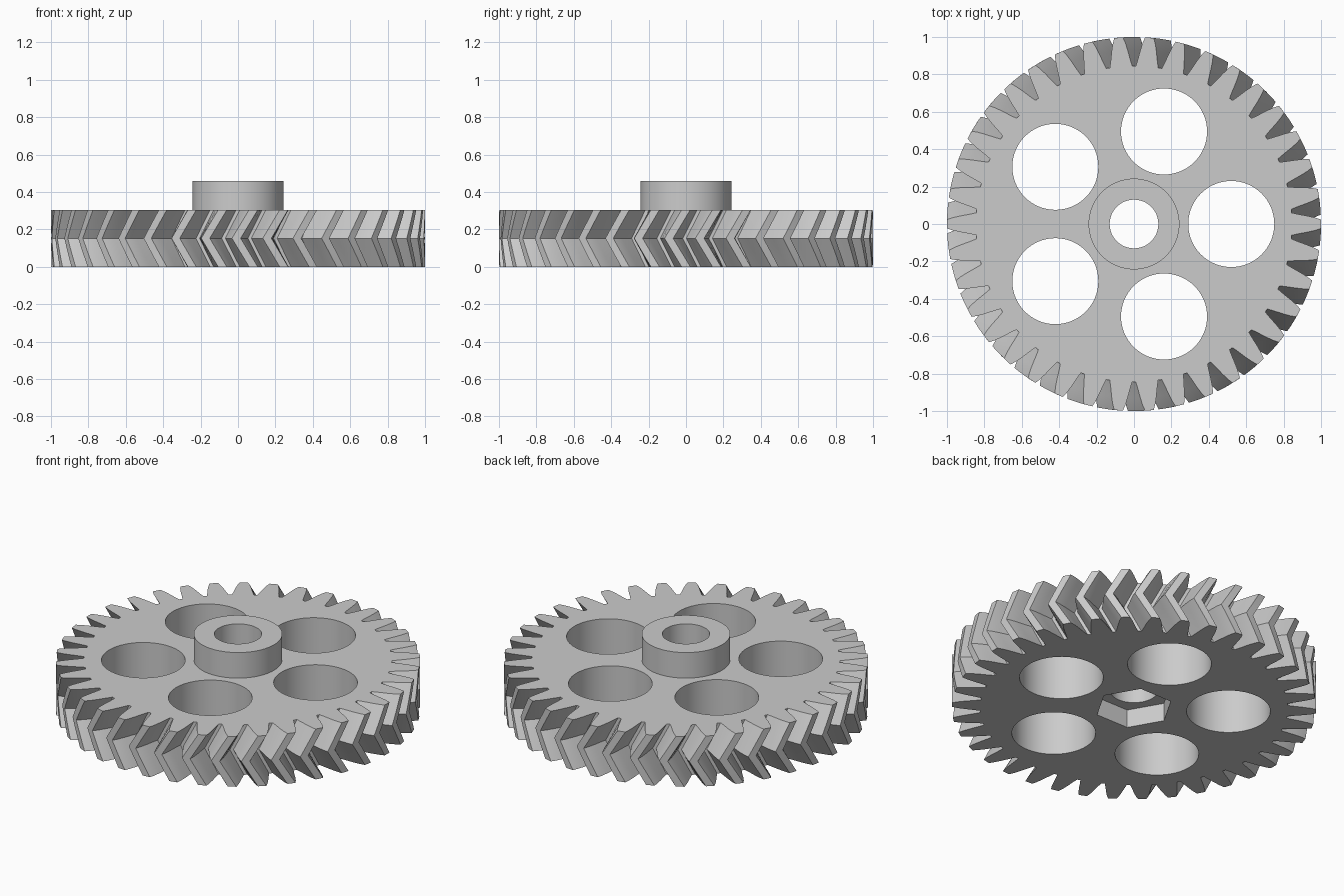
import bpy, bmesh
from math import cos, sin, pi, radians

cube = bpy.data.objects.get("Cube")
if cube:
    bpy.data.objects.remove(cube, do_unlink=True)

TEETH = 38
TWIST = radians(200 / TEETH)      # turn of each half of the herringbone
PHASE = 0.0
THICK, HUB_TOP = 0.305, 0.46
BORE = 0.13

grey = bpy.data.materials.new("light grey")
grey.use_nodes = True
colour = (0.6, 0.6, 0.6, 1)
grey.diffuse_color = colour
grey.node_tree.nodes["Principled BSDF"].inputs["Base Color"].default_value = colour


def loft(name, rings):
    """Solid through stacked rings of equal length, capped at both ends."""
    bm = bmesh.new()
    loops = [[bm.verts.new(p) for p in ring] for ring in rings]
    for a, b in zip(loops, loops[1:]):
        for i in range(len(a)):
            j = (i + 1) % len(a)
            bm.faces.new((a[i], a[j], b[j], b[i]))
    bm.faces.new(loops[0][::-1])
    bm.faces.new(loops[-1])
    mesh = bpy.data.meshes.new(name)
    bm.to_mesh(mesh)
    bm.free()
    mesh.materials.append(grey)
    obj = bpy.data.objects.new(name, mesh)
    bpy.context.collection.objects.link(obj)
    return obj


def prism(name, radius, z0, z1, sides=64, x=0, y=0):
    angles = [2 * pi * i / sides for i in range(sides)]
    return loft(name, [[(x + radius * cos(a), y + radius * sin(a), z)
                        for a in angles] for z in (z0, z1)])


def cut(obj, cutters):
    for c in cutters:
        mod = obj.modifiers.new("cut", "BOOLEAN")
        mod.operation, mod.solver, mod.object = "DIFFERENCE", "EXACT", c
    graph = bpy.context.evaluated_depsgraph_get()
    mesh = bpy.data.meshes.new_from_object(obj.evaluated_get(graph))
    obj.modifiers.clear()
    obj.data = mesh
    for c in cutters:
        bpy.data.objects.remove(c, do_unlink=True)


# Tooth flank: (half width as a share of the pitch, radius), root to tip
FLANK = [(0.43, 0.845), (0.36, 0.88), (0.28, 0.93), (0.21, 0.97), (0.14, 1.0)]
TOOTH = [(-w, r) for w, r in FLANK] + [(w, r) for w, r in reversed(FLANK)]


def gear_ring(z, turn):
    pitch = 2 * pi / TEETH
    return [(r * cos(a), r * sin(a), z) for t in range(TEETH) for w, r in TOOTH
            for a in [(t + w) * pitch + turn + PHASE]]


# Herringbone wheel: the middle plane is turned against both faces
STEPS = 6
wheel = loft("herringbone_wheel", [
    gear_ring(THICK * k / STEPS, -TWIST * (1 - abs(2 * k / STEPS - 1)))
    for k in range(STEPS + 1)])

# Five lightening holes, the bore and a hexagonal nut pocket underneath
holes = [prism("hole_cutter", 0.23, -0.1, 0.5, 64,
               0.52 * cos(2 * pi * k / 5), 0.52 * sin(2 * pi * k / 5))
         for k in range(5)]
holes.append(prism("bore_cutter", BORE, -0.1, 0.5))
holes.append(prism("nut_cutter", 0.215, -0.1, 0.11, 6))
cut(wheel, holes)

# Hub sleeve on top
hub = prism("hub", 0.243, THICK, HUB_TOP)
cut(hub, [prism("bore_cutter", BORE, 0, 0.6)])

# Smooth round walls, crisp edges
for obj in (wheel, hub):
    bpy.ops.object.select_all(action="DESELECT")
    obj.select_set(True)
    bpy.context.view_layer.objects.active = obj
    bpy.ops.object.shade_smooth_by_angle(angle=radians(20))
